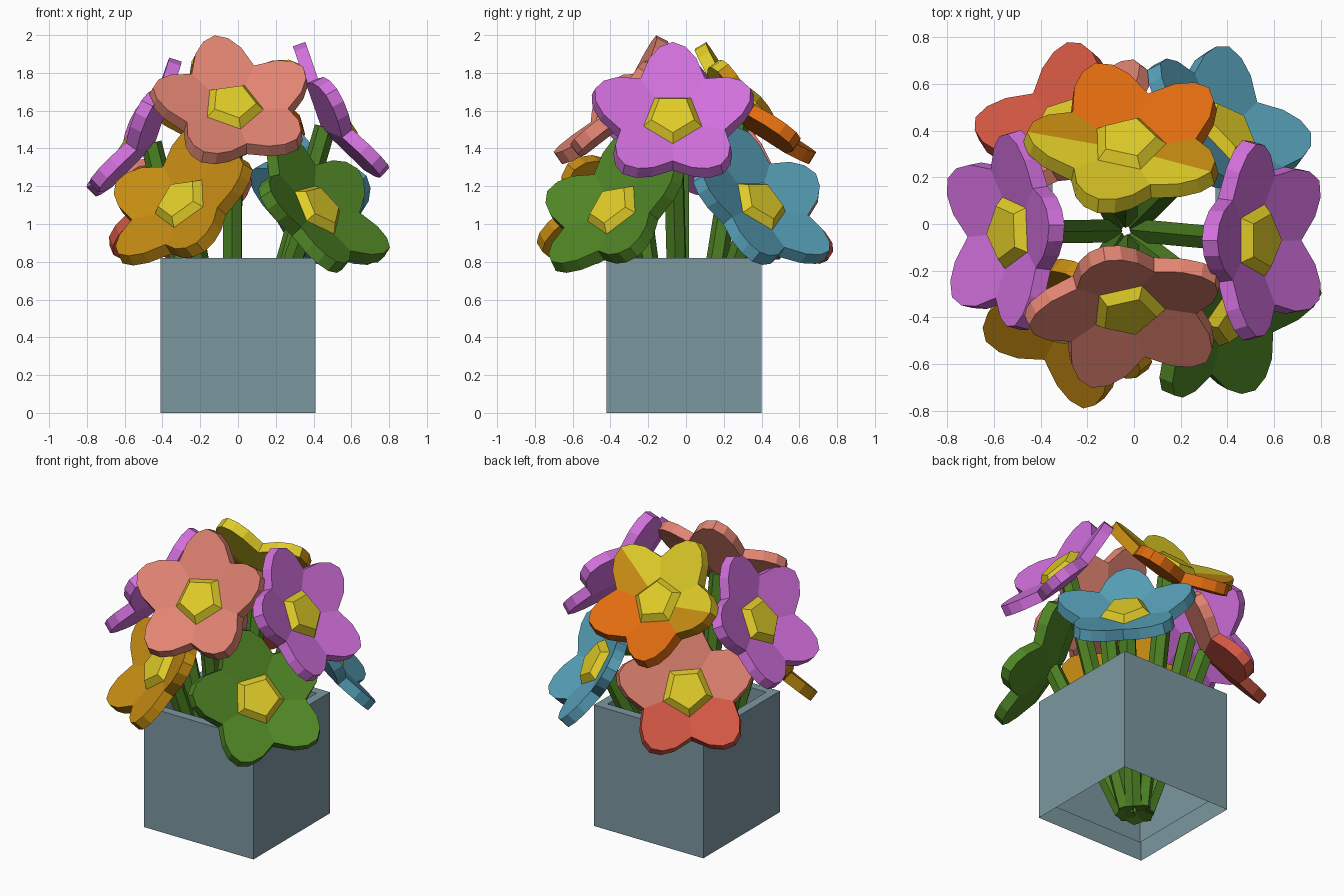
import bpy, bmesh
from math import sin, cos, tan, radians
from mathutils import Matrix, Vector

cube = bpy.data.objects.get("Cube")
if cube:
    bpy.data.objects.remove(cube, do_unlink=True)


def linear(v):
    v /= 255
    return v / 12.92 if v <= 0.04045 else ((v + 0.055) / 1.055) ** 2.4


def material(name, rgb):
    m = bpy.data.materials.new(name)
    m.use_nodes = True
    colour = [linear(v) for v in rgb] + [1]
    m.diffuse_color = colour
    m.node_tree.nodes["Principled BSDF"].inputs["Base Color"].default_value = colour
    return m


SLATE = material("slate", (124, 151, 160))
LEAF = material("leaf_green", (80, 134, 37))
STEM = material("stem_green", (76, 128, 34))
YELLOW = material("yellow", (224, 204, 40))
AMBER = material("amber", (198, 140, 18))
ORANGE = material("orange", (224, 108, 16))
SALMON = material("salmon", (226, 132, 114))
RED = material("red", (210, 87, 67))
BLUE = material("blue", (88, 162, 187))
MAGENTA = material("magenta", (210, 112, 221))


def finish(name, bm, mats, matrix=Matrix()):
    bmesh.ops.remove_doubles(bm, verts=bm.verts, dist=0.0005)
    mesh = bpy.data.meshes.new(name)
    bm.to_mesh(mesh)
    bm.free()
    for m in mats:
        mesh.materials.append(m)
    obj = bpy.data.objects.new(name, mesh)
    obj.matrix_world = matrix
    bpy.context.collection.objects.link(obj)
    return obj


# Pot: square sleeve, open at both ends, with a flat rim and inner lining
bm = bmesh.new()
profile = [(0.41, 0), (0.41, 0.82), (0.35, 0.82), (0.35, 0.08)]
corners = [(-1, -1), (1, -1), (1, 1), (-1, 1)]
rings = [[bm.verts.new((x * h, y * h - 0.01, z)) for x, y in corners] for h, z in profile]
for low, high in zip(rings, rings[1:]):
    for i in range(4):
        j = (i + 1) % 4
        bm.faces.new((low[i], low[j], high[j], high[i]))
finish("pot", bm, [SLATE])

# Half petal outline: (distance along the petal, distance sideways)
HALF = [(0, 0), (0.433, 0), (0.407, 0.068), (0.345, 0.125), (0.235, 0.1707)]
CUP = tan(radians(15))


def petals(name, frame, halves):
    """Five cupped petals; halves lists ten materials, clockwise."""
    mats = list(dict.fromkeys(halves))
    bm = bmesh.new()
    for k in range(5):
        turn = Matrix.Rotation(radians(-72 * k), 4, 'Z')
        for s, side in enumerate((-1, 1)):
            pts = [turn @ Vector((side * w, a, a * CUP)) for a, w in HALF]
            if side > 0:
                pts.reverse()
            face = bm.faces.new([bm.verts.new(p) for p in pts])
            face.normal_update()
            if face.normal.z < 0:
                face.normal_flip()
            face.material_index = mats.index(halves[2 * k + s])
    obj = finish(name, bm, mats, frame)
    mod = obj.modifiers.new("thickness", 'SOLIDIFY')
    mod.thickness = 0.07
    mod.offset = -1


def cone(name, sides, r1, r2, depth, matrix, mat):
    bm = bmesh.new()
    bmesh.ops.create_cone(bm, cap_ends=True, segments=sides, radius1=r1,
                          radius2=r2, depth=depth)
    finish(name, bm, [mat], matrix)


def flower(name, centre, azimuth, tilt, roll, halves):
    az, el = radians(azimuth), radians(tilt)
    normal = Vector((cos(az) * cos(el), sin(az) * cos(el), sin(el)))
    right = Vector((-sin(az), cos(az), 0))
    up = normal.cross(right)
    origin = Vector(centre) - normal * 0.045
    frame = Matrix((right, up, normal)).transposed().to_4x4()
    frame = Matrix.Translation(origin) @ frame @ Matrix.Rotation(radians(-roll), 4, 'Z')
    petals(name + "_petals", frame, halves)

    # Raised five-sided heart with its corners towards the notches
    point = Matrix.Rotation(radians(180), 4, 'Z')
    cone(name + "_heart", 5, 0.165, 0.12, 0.045,
         frame @ Matrix.Translation((0, 0, 0.055)) @ point, YELLOW)

    # Straight six-sided stem down to the middle of the pot
    top = origin - normal * 0.05
    foot = Vector((0.07 * cos(az) - 0.035, 0.07 * sin(az) - 0.03, 0.03))
    axis = top - foot
    cone(name + "_stem", 6, 0.057, 0.057, axis.length,
         Matrix.Translation((top + foot) / 2) @ axis.to_track_quat('Z', 'Y').to_matrix().to_4x4(),
         STEM)


# Upper ring of flowers
flower("front_flower", (-0.025, -0.375, 1.63), -84, 41, -10, [SALMON] * 10)
flower("left_flower", (0.54, -0.07, 1.565), 0, 34, 0, [MAGENTA] * 10)
flower("right_flower", (-0.54, -0.035, 1.48), 180, 33, -4, [MAGENTA] * 10)
flower("back_flower", (-0.025, 0.35, 1.62), 90, 45, 17,
       [YELLOW] * 3 + [AMBER] + [ORANGE] * 4 + [AMBER, YELLOW])

# Lower ring of flowers
flower("front_right_flower", (-0.305, -0.42, 1.12), -129, 34, -8, [AMBER] * 10)
flower("front_left_flower", (0.43, -0.39, 1.085), -40, 34, -10, [LEAF] * 10)
flower("back_left_flower", (0.405, 0.4, 1.11), 43, 33, -1, [BLUE] * 10)
flower("back_right_flower", (-0.31, 0.43, 1.12), 127, 34, -4,
       [SALMON] * 4 + [RED] * 4 + [SALMON] * 2)
